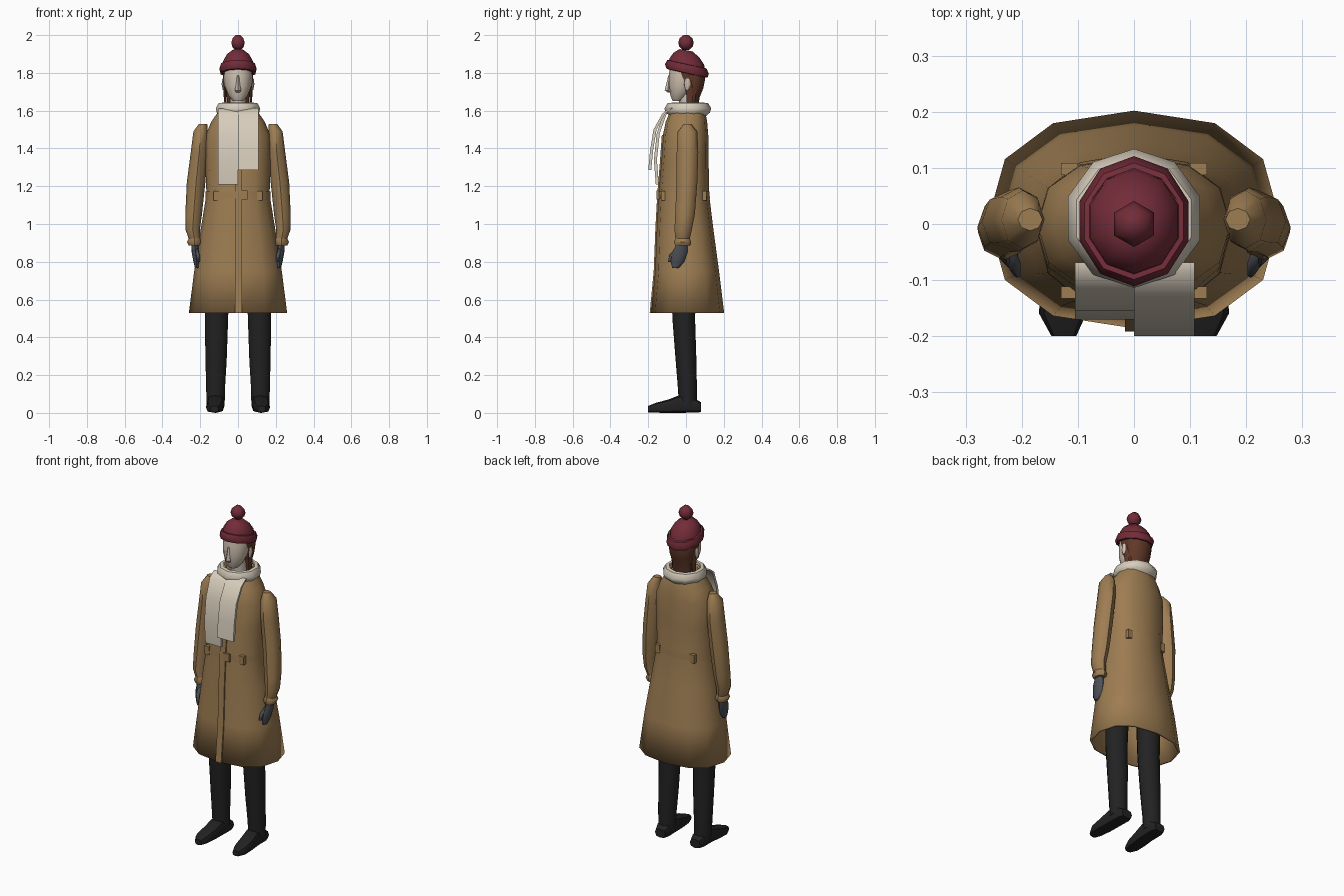
import bpy, bmesh, math
from mathutils import Vector


def material(name, rgb):
    m = bpy.data.materials.new(name)
    m.diffuse_color = (*rgb, 1)
    return m


TAN = material("camel wool", (0.34, 0.205, 0.085))
RED = material("dark red knit", (0.17, 0.025, 0.04))
CREAM = material("cream knit", (0.68, 0.61, 0.50))
SKIN = material("pale skin", (0.62, 0.53, 0.44))
HAIR = material("brown hair", (0.12, 0.04, 0.022))
BLACK = material("black cloth", (0.016, 0.016, 0.017))
GREY = material("grey glove", (0.075, 0.08, 0.095))


def finish(name, bm, mat, angle=45):
    bmesh.ops.recalc_face_normals(bm, faces=bm.faces)
    me = bpy.data.meshes.new(name)
    bm.to_mesh(me)
    bm.free()
    ob = bpy.data.objects.new(name, me)
    bpy.context.collection.objects.link(ob)
    me.materials.append(mat)
    bpy.ops.object.select_all(action='DESELECT')
    ob.select_set(True)
    bpy.context.view_layer.objects.active = ob
    bpy.ops.object.shade_smooth_by_angle(angle=math.radians(angle))
    return ob


def loft(name, rings, mat, n=12, power=1.0, axis='z', shear=0.0, caps=True, closed=False, angle=45):
    """Rings are (x, y, z, radius_x, radius_other) stacked along z or y."""
    bm = bmesh.new()
    loops = []
    for x, y, z, a, b in rings:
        loop = []
        for i in range(n):
            t = 2 * math.pi * i / n + math.pi / 2
            c, s = math.cos(t), math.sin(t)
            c = math.copysign(abs(c) ** power, c) * a
            s = math.copysign(abs(s) ** power, s) * b
            p = (x + c, y + s, z + shear * (y + s)) if axis == 'z' else (x + c, y, z + s)
            loop.append(bm.verts.new(p))
        loops.append(loop)
    pairs = list(zip(loops, loops[1:])) + ([(loops[-1], loops[0])] if closed else [])
    for p, q in pairs:
        for i in range(n):
            j = (i + 1) % n
            bm.faces.new((p[i], p[j], q[j], q[i]))
    if caps and not closed:
        bm.faces.new(loops[0])
        bm.faces.new(loops[-1])
    return finish(name, bm, mat, angle)


def strip(name, path, x0, x1, thick, mat):
    """A flat band between x0 and x1 following a (y, z) path."""
    bm = bmesh.new()
    rows = []
    for y, z in path:
        rows.append([bm.verts.new(p) for p in
                     ((x0, y, z), (x1, y, z), (x1, y + thick, z), (x0, y + thick, z))])
    for p, q in zip(rows, rows[1:]):
        for i in range(4):
            j = (i + 1) % 4
            bm.faces.new((p[i], p[j], q[j], q[i]))
    bm.faces.new(rows[0])
    bm.faces.new(rows[-1])
    return finish(name, bm, mat, 40)


def box(name, centre, size, mat):
    bm = bmesh.new()
    bmesh.ops.create_cube(bm, size=1)
    for v in bm.verts:
        v.co = Vector(centre) + v.co * Vector(size)
    return finish(name, bm, mat, 30)


# Coat: flared open skirt, waist, chest and collar
coat_rings = [
    (0, 0.008, 0.53, 0.26, 0.194), (0, 0.005, 0.75, 0.232, 0.170),
    (0, -0.006, 0.98, 0.196, 0.150), (0, -0.012, 1.16, 0.167, 0.134),
    (0, -0.006, 1.33, 0.174, 0.126), (0, -0.002, 1.47, 0.172, 0.120),
    (0, 0.002, 1.54, 0.142, 0.110), (0, 0.008, 1.59, 0.108, 0.095),
    (0, 0.012, 1.635, 0.082, 0.074)]
coat = loft("coat", coat_rings, TAN, power=0.85, caps=False)
mod = coat.modifiers.new("cloth_thickness", 'SOLIDIFY')
mod.thickness = 0.012
mod.offset = -1

# Front placket, belt, buckle and belt loops
strip("placket", [(y - b - 0.006, z) for x, y, z, a, b in coat_rings[:6]],
      -0.016, 0.022, 0.008, TAN)
loft("belt", [(0, -0.012, 1.135, 0.173, 0.138), (0, -0.012, 1.172, 0.171, 0.137)],
     TAN, power=0.85, caps=False)
box("buckle", (0.03, -0.15, 1.154), (0.042, 0.014, 0.046), TAN)
for s in (-1, 1):
    for y in (-0.122, 0.098):
        box("belt_loop", (s * 0.115, y, 1.15), (0.03, 0.022, 0.05), TAN)

for s in (-1, 1):
    # Sleeve with flared cuff
    loft("sleeve", [
        (s * 0.230, -0.018, 0.92, 0.030, 0.038), (s * 0.240, -0.015, 0.97, 0.038, 0.046),
        (s * 0.235, -0.005, 1.05, 0.044, 0.052), (s * 0.222, 0.005, 1.22, 0.049, 0.055),
        (s * 0.205, 0.008, 1.38, 0.045, 0.057), (s * 0.198, 0.008, 1.49, 0.038, 0.052),
        (s * 0.185, 0.008, 1.53, 0.022, 0.020)], TAN, n=8, angle=50)
    loft("cuff", [(s * 0.230, -0.018, 0.885, 0.030, 0.038), (s * 0.230, -0.018, 0.905, 0.040, 0.046),
                  (s * 0.230, -0.018, 0.925, 0.030, 0.038)], TAN, n=8)
    # Gloved hand and thumb
    loft("hand", [
        (s * 0.218, -0.055, 0.768, 0.010, 0.018), (s * 0.220, -0.045, 0.80, 0.016, 0.036),
        (s * 0.226, -0.033, 0.85, 0.019, 0.041), (s * 0.230, -0.020, 0.90, 0.018, 0.026)],
        GREY, n=8, angle=60)
    loft("thumb", [(s * 0.208, -0.088, 0.80, 0.007, 0.008), (s * 0.212, -0.075, 0.835, 0.011, 0.013),
                   (s * 0.222, -0.045, 0.87, 0.010, 0.013)], GREY, n=6, angle=60)
    # Trouser leg and boot
    loft("leg", [
        (s * 0.118, 0.010, 0.04, 0.050, 0.048), (s * 0.119, 0.008, 0.12, 0.052, 0.050),
        (s * 0.116, 0.000, 0.28, 0.059, 0.055), (s * 0.114, -0.012, 0.50, 0.065, 0.060),
        (s * 0.106, -0.010, 0.95, 0.070, 0.075)], BLACK, n=10)
    loft("boot", [
        (s * 0.116, 0.080, 0.030, 0.034, 0.026), (s * 0.117, 0.050, 0.038, 0.046, 0.036),
        (s * 0.118, -0.030, 0.048, 0.046, 0.048), (s * 0.122, -0.090, 0.036, 0.046, 0.036),
        (s * 0.127, -0.160, 0.027, 0.042, 0.026), (s * 0.125, -0.200, 0.020, 0.022, 0.017)],
        BLACK, n=8, power=0.7, axis='y', angle=50)

# Neck, head, nose and ears
loft("neck", [(0, 0.015, 1.55, 0.046, 0.046), (0, 0.005, 1.72, 0.044, 0.046)], SKIN, n=10)
loft("head", [
    (0, -0.045, 1.652, 0.026, 0.026), (0, -0.036, 1.678, 0.050, 0.046),
    (0, -0.018, 1.73, 0.071, 0.073), (0, -0.006, 1.79, 0.077, 0.085),
    (0, 0.000, 1.86, 0.070, 0.078)], SKIN, n=12)
loft("nose", [(0, -0.088, 1.695, 0.010, 0.006), (0, -0.095, 1.708, 0.017, 0.018),
              (0, -0.093, 1.74, 0.010, 0.012), (0, -0.088, 1.785, 0.006, 0.006)], SKIN, n=4)
for s in (-1, 1):
    loft("ear", [(s * 0.076, 0.005, 1.71, 0.006, 0.008), (s * 0.080, 0.008, 1.74, 0.008, 0.017),
                 (s * 0.078, 0.008, 1.77, 0.006, 0.010)], SKIN, n=6)
    # Locks hanging beside the face
    loft("hair_lock", [(s * 0.066, 0.020, 1.62, 0.008, 0.014), (s * 0.069, 0.020, 1.70, 0.009, 0.020),
                       (s * 0.074, -0.005, 1.82, 0.008, 0.026)], HAIR, n=6)

# Hair at the back of the head
loft("back_hair", [
    (0, 0.036, 1.61, 0.058, 0.028), (0, 0.036, 1.67, 0.062, 0.036),
    (0, 0.038, 1.72, 0.074, 0.054), (0, 0.036, 1.77, 0.081, 0.066),
    (0, 0.020, 1.84, 0.080, 0.075)], HAIR, n=10)

# Knitted hat: crown, rolled brim and pompom, tipped backward
loft("hat_crown", [
    (0, 0.005, 1.81, 0.088, 0.100), (0, 0.004, 1.86, 0.082, 0.092),
    (0, 0.002, 1.895, 0.062, 0.068), (0, 0, 1.920, 0.030, 0.034)],
    RED, n=10, shear=-0.18)
loft("hat_brim", [
    (0, 0.005, 1.798, 0.084, 0.095), (0, 0.005, 1.800, 0.096, 0.109),
    (0, 0.005, 1.822, 0.102, 0.116), (0, 0.005, 1.846, 0.093, 0.104),
    (0, 0.005, 1.848, 0.078, 0.090)], RED, n=10, shear=-0.22, closed=True)
loft("pompom", [
    (0, 0, 1.920, 0.014, 0.014), (0, 0, 1.938, 0.035, 0.035),
    (0, 0, 1.960, 0.041, 0.041), (0, 0, 1.984, 0.033, 0.033),
    (0, 0, 2.000, 0.013, 0.013)], RED, n=6, angle=65)

# Scarf: ring around the neck and two hanging ends
loft("scarf_ring", [
    (0, 0.010, 1.572, 0.098, 0.096), (0, 0.010, 1.590, 0.118, 0.117),
    (0, 0.010, 1.612, 0.124, 0.124), (0, 0.010, 1.640, 0.108, 0.107),
    (0, 0.010, 1.642, 0.088, 0.086), (0, 0.010, 1.600, 0.080, 0.078)],
    CREAM, n=10, closed=True, angle=50)
strip("scarf_end_long", [(-0.085, 1.612), (-0.118, 1.585), (-0.155, 1.48), (-0.170, 1.34),
                         (-0.160, 1.21)], -0.105, 0.0, 0.016, CREAM)
strip("scarf_end_short", [(-0.085, 1.615), (-0.125, 1.585), (-0.172, 1.50), (-0.190, 1.39),
                          (-0.200, 1.285)], 0.0, 0.108, 0.016, CREAM)
